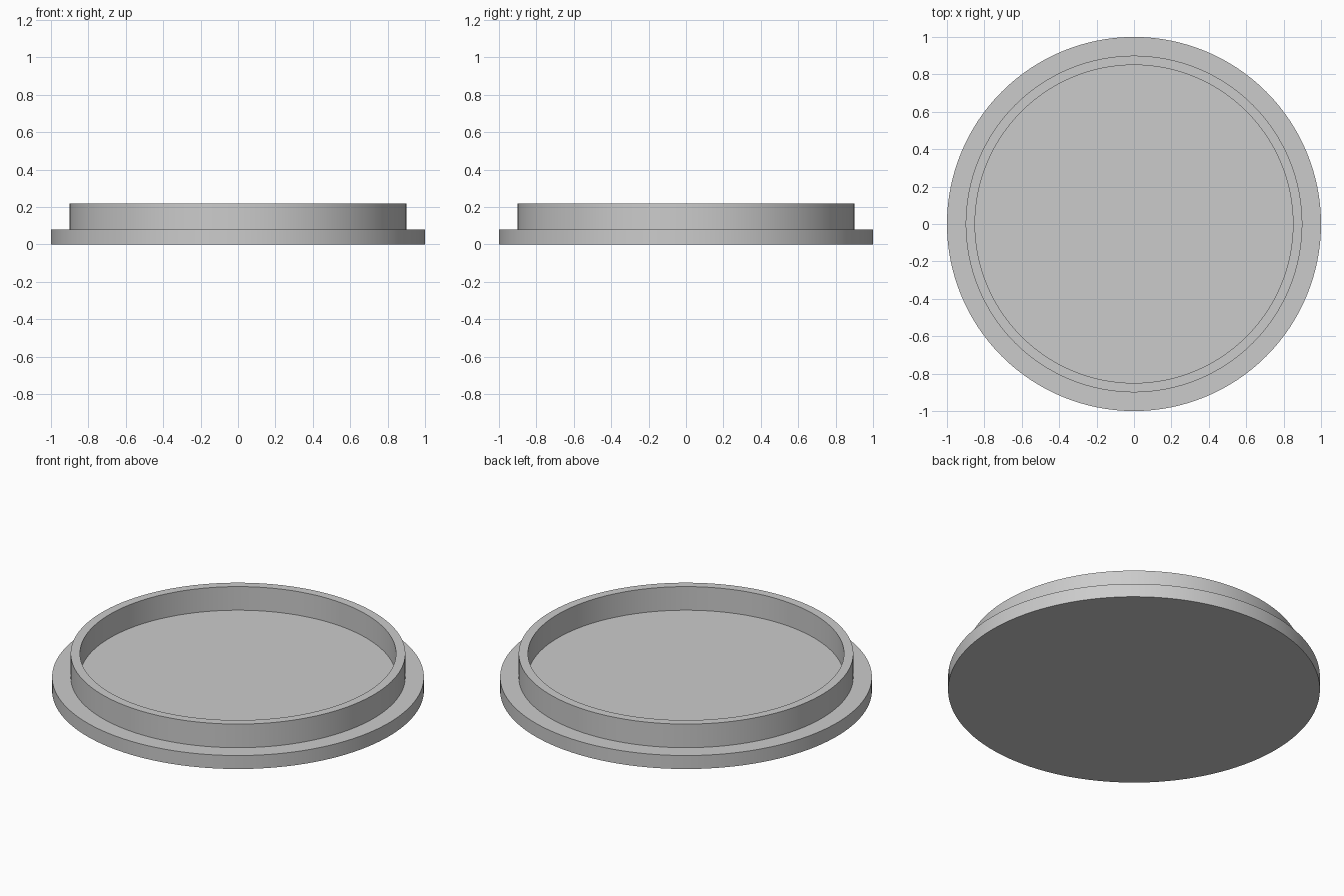
import bpy
import bmesh
import math

SEGMENTS = 128

cube = bpy.data.objects.get("Cube")
if cube:
    bpy.data.objects.remove(cube, do_unlink=True)

# Single plain grey
grey = bpy.data.materials.new("light_grey")
grey.use_nodes = True
colour = (0.6, 0.6, 0.6, 1.0)
grey.diffuse_color = colour
grey.node_tree.nodes["Principled BSDF"].inputs["Base Color"].default_value = colour


def lathe(name, profile):
    """Revolve (radius, height) points round z; the ends are capped."""
    bm = bmesh.new()
    rings = []
    for radius, z in profile:
        angles = [2 * math.pi * i / SEGMENTS for i in range(SEGMENTS)]
        rings.append([bm.verts.new((radius * math.cos(a), radius * math.sin(a), z))
                      for a in angles])
    for low, high in zip(rings, rings[1:]):
        for i in range(SEGMENTS):
            j = (i + 1) % SEGMENTS
            bm.faces.new((low[i], low[j], high[j], high[i]))
    bm.faces.new(rings[0][::-1])
    bm.faces.new(rings[-1])
    bmesh.ops.recalc_face_normals(bm, faces=bm.faces)
    mesh = bpy.data.meshes.new(name)
    bm.to_mesh(mesh)
    bm.free()
    mesh.materials.append(grey)
    obj = bpy.data.objects.new(name, mesh)
    bpy.context.collection.objects.link(obj)
    bpy.ops.object.select_all(action="DESELECT")
    obj.select_set(True)
    bpy.context.view_layer.objects.active = obj
    bpy.ops.object.shade_smooth_by_angle(angle=math.radians(30))
    return obj


# Flanged disc with a raised ring wall and a recessed floor
base, top = 0.08, 0.22
outer, wall_outer, wall_inner = 1.0, 0.9, 0.85
lathe("flanged_lid", [(outer, 0), (outer, base), (wall_outer, base),
                      (wall_outer, top), (wall_inner, top), (wall_inner, base)])
